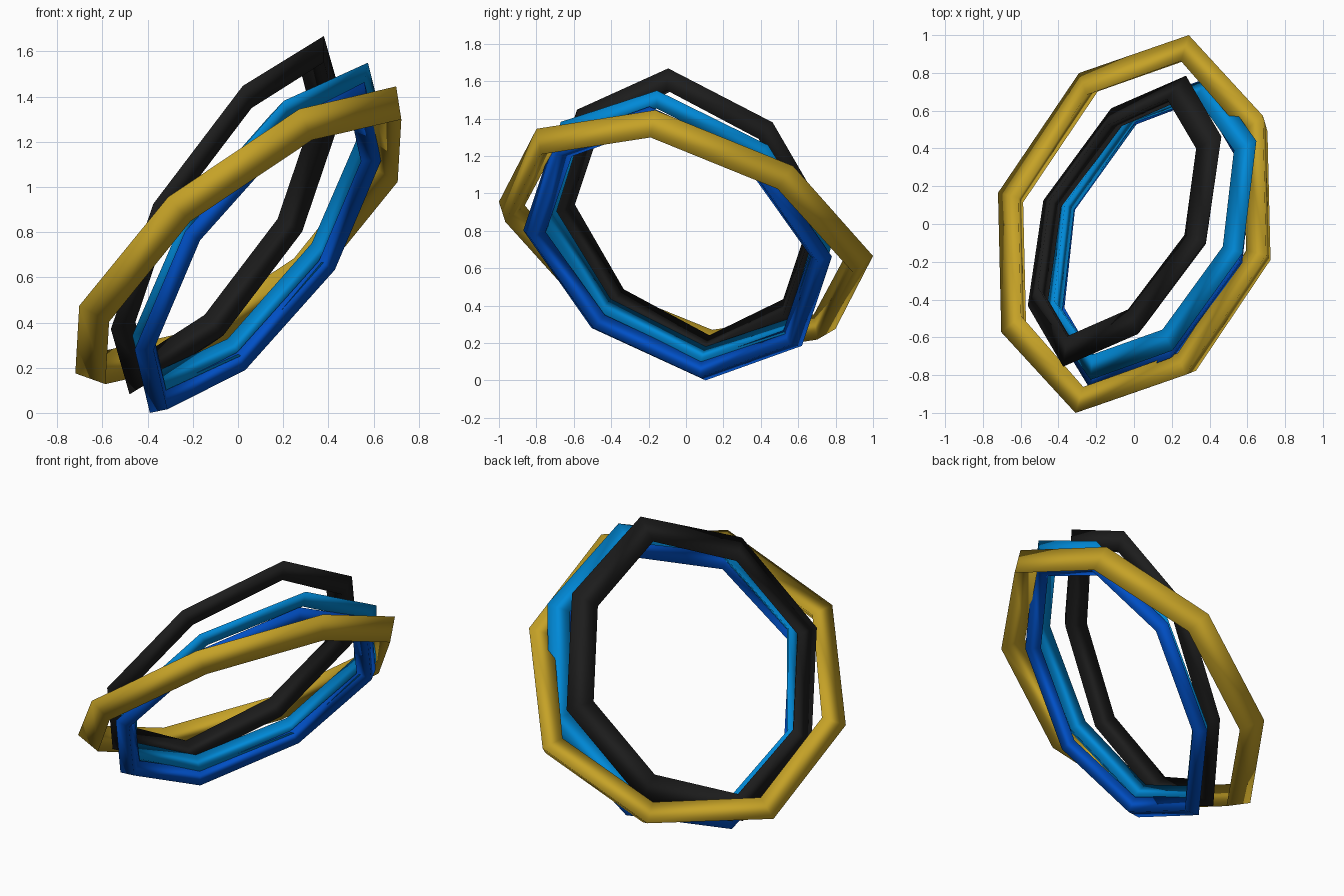
import bpy
import math
from mathutils import Vector

if "Cube" in bpy.data.objects:
    bpy.data.objects.remove(bpy.data.objects["Cube"])


def material(name, color):
    m = bpy.data.materials.new(name)
    m.diffuse_color = (*color, 1)
    m.use_nodes = True
    m.node_tree.nodes["Principled BSDF"].inputs["Base Color"].default_value = m.diffuse_color
    return m


def ring(name, mat, center, a, c, diagonal, inner, lower):
    """Eight-sided ring with a triangular section.
    a, c: half axes of the outer edge; diagonal: scale of the corners between.
    inner, lower: (radial, axial) offsets of the other two section corners."""
    center, a, c = Vector(center), Vector(a), Vector(c)
    normal = a.cross(c).normalized()
    verts, faces = [], []
    for i in range(8):
        t = i * math.pi / 4
        spoke = a * math.cos(t) + c * math.sin(t)
        if i % 2:
            spoke *= diagonal
        out = spoke.normalized()
        for r, n in ((0, 0), inner, lower):
            verts.append(center + spoke + out * r + normal * n)
    for i in range(8):
        j = (i + 1) % 8
        for k in range(3):
            m = (k + 1) % 3
            faces.append((i * 3 + k, i * 3 + m, j * 3 + m, j * 3 + k))
    mesh = bpy.data.meshes.new(name)
    mesh.from_pydata([v[:] for v in verts], [], faces)
    mesh.materials.append(mat)
    for p in mesh.polygons:
        p.use_smooth = True
    obj = bpy.data.objects.new(name, mesh)
    bpy.context.collection.objects.link(obj)
    # Make the normals point outwards
    bpy.context.view_layer.objects.active = obj
    obj.select_set(True)
    bpy.ops.object.mode_set(mode='EDIT')
    bpy.ops.mesh.select_all(action='SELECT')
    bpy.ops.mesh.normals_make_consistent(inside=False)
    bpy.ops.object.mode_set(mode='OBJECT')
    obj.select_set(False)
    return obj


gold = material("gold", (0.56, 0.36, 0.02))
black = material("black", (0.012, 0.012, 0.012))
light_blue = material("light blue", (0.0, 0.25, 0.68))
deep_blue = material("deep blue", (0.0, 0.08, 0.57))

# Wide gold ring, tilted flatter than the others
ring("gold_ring", gold, (-0.01, 0, 0.81),
     (0.71, -0.165, 0.635), (0.30, 1.0, -0.145), 0.97,
     (-0.145, 0), (-0.075, -0.13))

# Upper black ring
ring("black_ring", black, (-0.05, 0.015, 0.875),
     (0.43, -0.11, 0.793), (0.325, 0.77, -0.05), 0.96,
     (-0.155, 0.05), (-0.10, -0.06))

# Two nested blue rings, nearly touching
ring("light_blue_ring", light_blue, (0.09, -0.025, 0.80),
     (0.485, -0.13, 0.75), (0.32, 0.80, -0.09), 0.98,
     (-0.125, 0.05), (-0.09, -0.04))
ring("deep_blue_ring", deep_blue, (0.085, -0.045, 0.732),
     (0.475, -0.15, 0.732), (0.32, 0.825, -0.07), 0.965,
     (-0.13, 0), (-0.06, -0.06))
